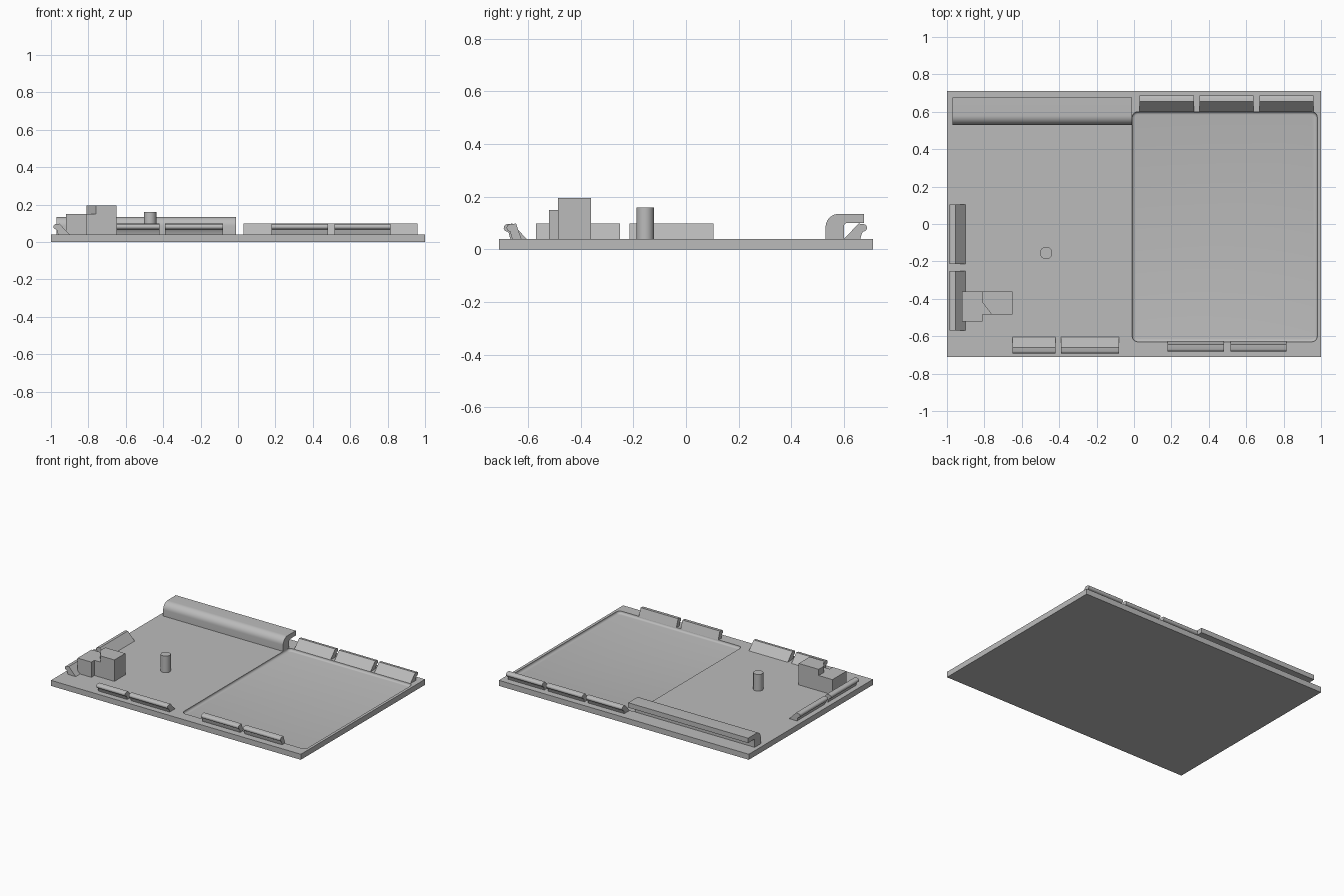
import bpy
import bmesh
import math
from mathutils import Matrix, Vector

cube = bpy.data.objects.get("Cube")
if cube:
    bpy.data.objects.remove(cube, do_unlink=True)

GREY = (0.5, 0.5, 0.5, 1)
grey = bpy.data.materials.new("plain_grey")
grey.use_nodes = True
grey.diffuse_color = GREY
grey.node_tree.nodes["Principled BSDF"].inputs["Base Color"].default_value = GREY

FLOOR = 0.04  # top of the base plate


def finish(name, bm, smooth=None):
    bmesh.ops.recalc_face_normals(bm, faces=bm.faces)
    mesh = bpy.data.meshes.new(name)
    bm.to_mesh(mesh)
    bm.free()
    mesh.materials.append(grey)
    obj = bpy.data.objects.new(name, mesh)
    bpy.context.collection.objects.link(obj)
    if smooth:
        shade(obj, smooth)
    return obj


def shade(obj, angle):
    bpy.ops.object.select_all(action="DESELECT")
    obj.select_set(True)
    bpy.context.view_layer.objects.active = obj
    bpy.ops.object.shade_smooth_by_angle(angle=math.radians(angle))


def prism(points, direction):
    """Extrude a closed loop of 3D points along a direction."""
    bm = bmesh.new()
    face = bm.faces.new([bm.verts.new(p) for p in points])
    new = bmesh.ops.extrude_face_region(bm, geom=[face])["geom"]
    verts = [v for v in new if isinstance(v, bmesh.types.BMVert)]
    bmesh.ops.translate(bm, verts=verts, vec=direction)
    return bm


def box(x0, x1, y0, y1, z0, z1):
    loop = [(x0, y0, z0), (x1, y0, z0), (x1, y1, z0), (x0, y1, z0)]
    return prism(loop, (0, 0, z1 - z0))


def arc(cx, cz, r, start, end, steps):
    out = []
    for i in range(steps + 1):
        a = math.radians(start + (end - start) * i / steps)
        out.append((cx + r * math.cos(a), cz + r * math.sin(a)))
    return out


# Base plate with a shallow, filleted tray cut into it
plate = finish("base_plate", box(-1, 1, -0.71, 0.71, 0, FLOOR))
bm = box(-0.01, 0.98, -0.63, 0.60, 0.022, 0.1)
upright = [e for e in bm.edges if abs(e.verts[0].co.z - e.verts[1].co.z) > 0.01]
bmesh.ops.bevel(bm, geom=upright, offset=0.03, segments=6, profile=0.5, affect="EDGES")
low = [e for e in bm.edges if all(v.co.z < 0.03 for v in e.verts)]
bmesh.ops.bevel(bm, geom=low, offset=0.015, segments=4, profile=0.5, affect="EDGES")
cutter = finish("tray_cutter", bm)
cutter.hide_render = True
cut = plate.modifiers.new("tray", "BOOLEAN")
cut.operation = "DIFFERENCE"
cut.solver = "EXACT"
cut.object = cutter
bpy.context.view_layer.objects.active = plate
plate.select_set(True)
bpy.ops.object.modifier_apply(modifier=cut.name)
bpy.data.objects.remove(cutter, do_unlink=True)
shade(plate, 35)

# Long hooked rail along the back edge
rail = [(0.60, FLOOR), (0.53, FLOOR)]
rail += arc(0.58, 0.085, 0.05, 180, 90, 10)
rail += [(0.675, 0.135), (0.675, 0.10), (0.61, 0.10)]
rail += arc(0.61, 0.09, 0.01, 120, 180, 3)
finish("back_rail", prism([(-0.97, y, z) for y, z in rail], (0.96, 0, 0)), 35)


def clip_profile(depth, slope, stem):
    """Outline of a hooked clip: inner foot at 0, rounded lip at depth."""
    r = 0.014
    lip = [(d, z) for d, z in arc(depth - r, 0.082, r, 80, -90, 8)]
    return [(0, FLOOR), (slope, 0.098)] + lip + [(stem + 0.006, 0.062), (stem, FLOOR)]


def clip(name, profile, foot, outward, along, length):
    """Sweep a clip from its foot corner, with its lip pointing outward."""
    out = Vector(outward)
    loop = [Vector(foot) + out * d + Vector((0, 0, z)) for d, z in profile]
    finish(name, prism(loop, Vector(along) * length), 35)


wide = clip_profile(0.087, 0.055, 0.062)
narrow = clip_profile(0.056, 0.02, 0.035)

# Back clips beside the tray
for i in range(3):
    clip(f"back_clip_{i + 1}", wide, (0.03 + 0.32 * i, 0.60, 0), (0, 1, 0), (1, 0, 0), 0.29)

# Clips on the right-hand edge
for i, y in enumerate((-0.57, -0.215)):
    clip(f"side_clip_{i + 1}", wide, (-0.90, y, 0), (-1, 0, 0), (0, 1, 0), 0.32)

# Front clips, deeper ones outside the tray
for i, (x, w) in enumerate(((-0.65, 0.23), (-0.39, 0.31))):
    clip(f"front_deep_clip_{i + 1}", wide, (x, -0.605, 0), (0, -1, 0), (1, 0, 0), w)
for i, x in enumerate((0.18, 0.515)):
    clip(f"front_slim_clip_{i + 1}", narrow, (x, -0.625, 0), (0, -1, 0), (1, 0, 0), 0.30)

# Stepped block: low step and tall block with a slanted corner
finish("low_block", box(-0.92, -0.81, -0.52, -0.36, FLOOR, 0.15))
corner = [(-0.81, -0.36), (-0.81, -0.42), (-0.76, -0.485), (-0.65, -0.485), (-0.65, -0.36)]
finish("tall_block", prism([(x, y, 0.15) for x, y in corner], (0, 0, 0.045)))
finish("tall_block_base", box(-0.81, -0.65, -0.485, -0.36, FLOOR, 0.15))

# Round post
bm = bmesh.new()
bmesh.ops.create_cone(bm, cap_ends=True, segments=32, radius1=0.033, radius2=0.033,
                      depth=0.12, matrix=Matrix.Translation((-0.47, -0.155, 0.10)))
finish("post", bm, 35)
